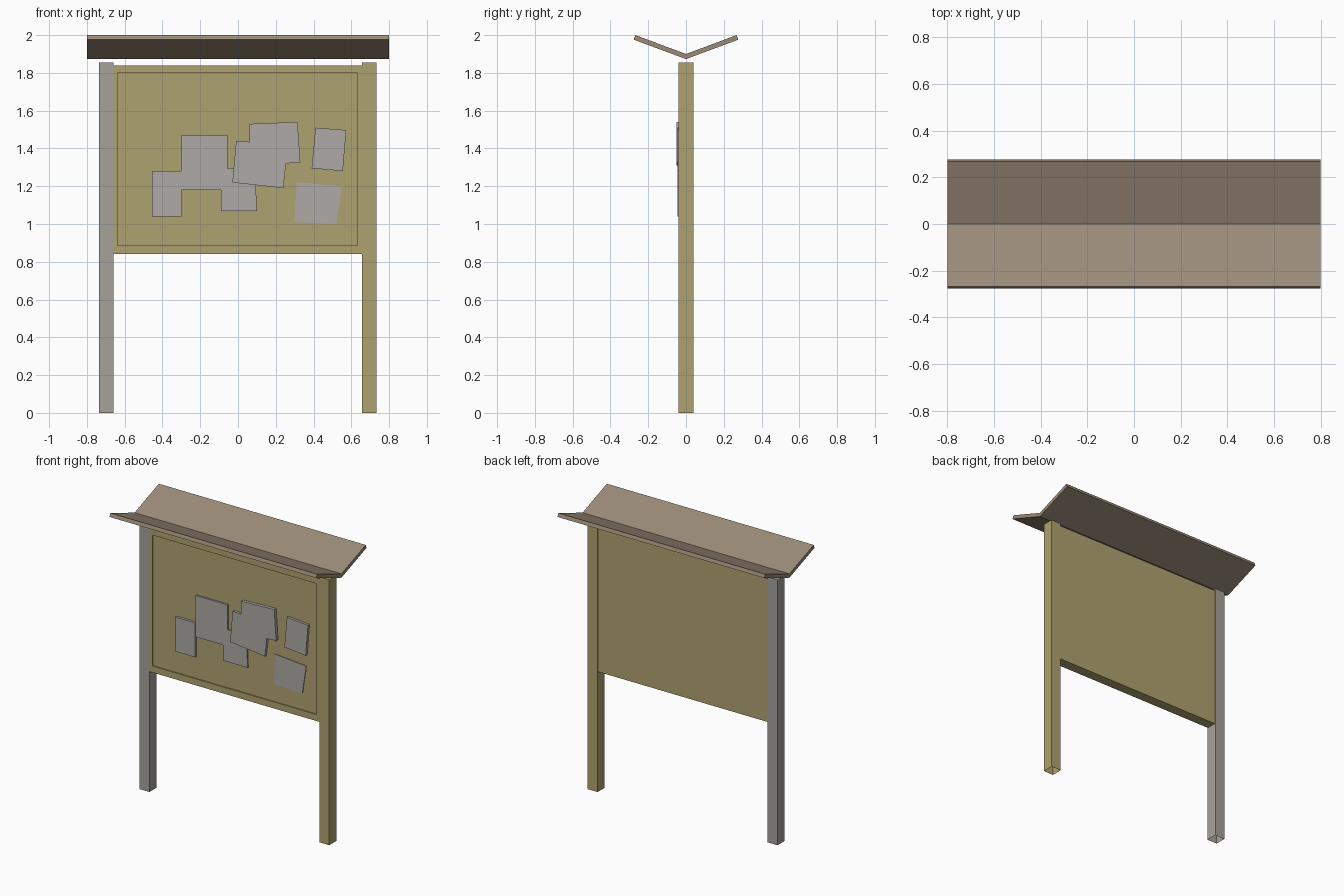
import bpy, bmesh

if "Cube" in bpy.data.objects:
    bpy.data.objects.remove(bpy.data.objects["Cube"])


def material(name, rgb):
    m = bpy.data.materials.new(name)
    m.diffuse_color = (*rgb, 1)
    m.use_nodes = True
    m.node_tree.nodes["Principled BSDF"].inputs["Base Color"].default_value = m.diffuse_color
    return m


OLIVE = material("olive_wood", (0.43, 0.36, 0.16))
GREY = material("grey_wood", (0.38, 0.36, 0.33))
ROOF = material("roof_wood", (0.33, 0.26, 0.19))
PAPER = material("paper", (0.42, 0.40, 0.38))


def finish(bm, name, mat):
    bmesh.ops.recalc_face_normals(bm, faces=bm.faces)
    me = bpy.data.meshes.new(name)
    bm.to_mesh(me)
    bm.free()
    me.materials.append(mat)
    ob = bpy.data.objects.new(name, me)
    bpy.context.collection.objects.link(ob)
    return ob


def prism(points, offset):
    """Extrude a flat outline along an offset vector."""
    bm = bmesh.new()
    face = bm.faces.new([bm.verts.new(p) for p in points])
    ext = bmesh.ops.extrude_face_region(bm, geom=[face], use_keep_orig=True)
    verts = [g for g in ext["geom"] if isinstance(g, bmesh.types.BMVert)]
    bmesh.ops.translate(bm, verts=verts, vec=offset)
    return bm


def box(x0, x1, y0, y1, z0, z1):
    return prism([(x0, y0, z0), (x1, y0, z0), (x1, y0, z1), (x0, y0, z1)],
                 (0, y1 - y0, 0))


# Posts, open underneath
for name, x0, mat in (("left_post", -0.735, GREY), ("right_post", 0.656, OLIVE)):
    bm = box(x0, x0 + 0.077, -0.039, 0.039, 0, 1.855)
    bottom = min(bm.faces, key=lambda f: f.calc_center_median().z)
    bmesh.ops.delete(bm, geom=[bottom], context='FACES')
    finish(bm, name, mat)

# Notice board with a shallow recessed panel in its front
bm = box(-0.658, 0.656, -0.036, 0.036, 0.84, 1.84)
bmesh.ops.recalc_face_normals(bm, faces=bm.faces)
front = min(bm.faces, key=lambda f: f.calc_center_median().y)
bmesh.ops.inset_individual(bm, faces=[front], thickness=0.02)
for v in front.verts:
    v.co.x = 0.633 if v.co.x > 0 else -0.638
    v.co.z = 1.80 if v.co.z > 1.3 else 0.885
inner = bmesh.ops.extrude_discrete_faces(bm, faces=[front])["faces"][0]
for v in inner.verts:
    v.co.y = -0.028
board = finish(bm, "notice_board", OLIVE)

# Pinned notices: front depth, then corners in x, z
notices = [
    (-0.045, [(-0.455, 1.04), (-0.30, 1.04), (-0.30, 1.28), (-0.455, 1.28)]),
    (-0.039, [(-0.30, 1.18), (-0.055, 1.18), (-0.055, 1.47), (-0.30, 1.47)]),
    (-0.037, [(-0.09, 1.07), (0.10, 1.07), (0.09, 1.31), (-0.09, 1.29)]),
    (-0.050, [(0.06, 1.31), (0.33, 1.325), (0.315, 1.54), (0.06, 1.53)]),
    (-0.045, [(-0.03, 1.22), (0.24, 1.19), (0.265, 1.42), (-0.01, 1.44)]),
    (-0.045, [(0.39, 1.295), (0.555, 1.28), (0.573, 1.497), (0.41, 1.51)]),
    (-0.033, [(0.30, 1.01), (0.52, 1.00), (0.55, 1.20), (0.31, 1.22)]),
]
for i, (y, corners) in enumerate(notices, 1):
    bm = prism([(x, y, z) for x, z in corners], (0, -0.028 - y, 0))
    finish(bm, f"notice_{i}", PAPER)

# V-shaped roof
profile = [(0, 1.873), (0.277, 1.976), (0.268, 2.0), (0, 1.90),
           (-0.268, 2.0), (-0.277, 1.976)]
finish(prism([(-0.8, y, z) for y, z in profile], (1.6, 0, 0)), "roof", ROOF)
